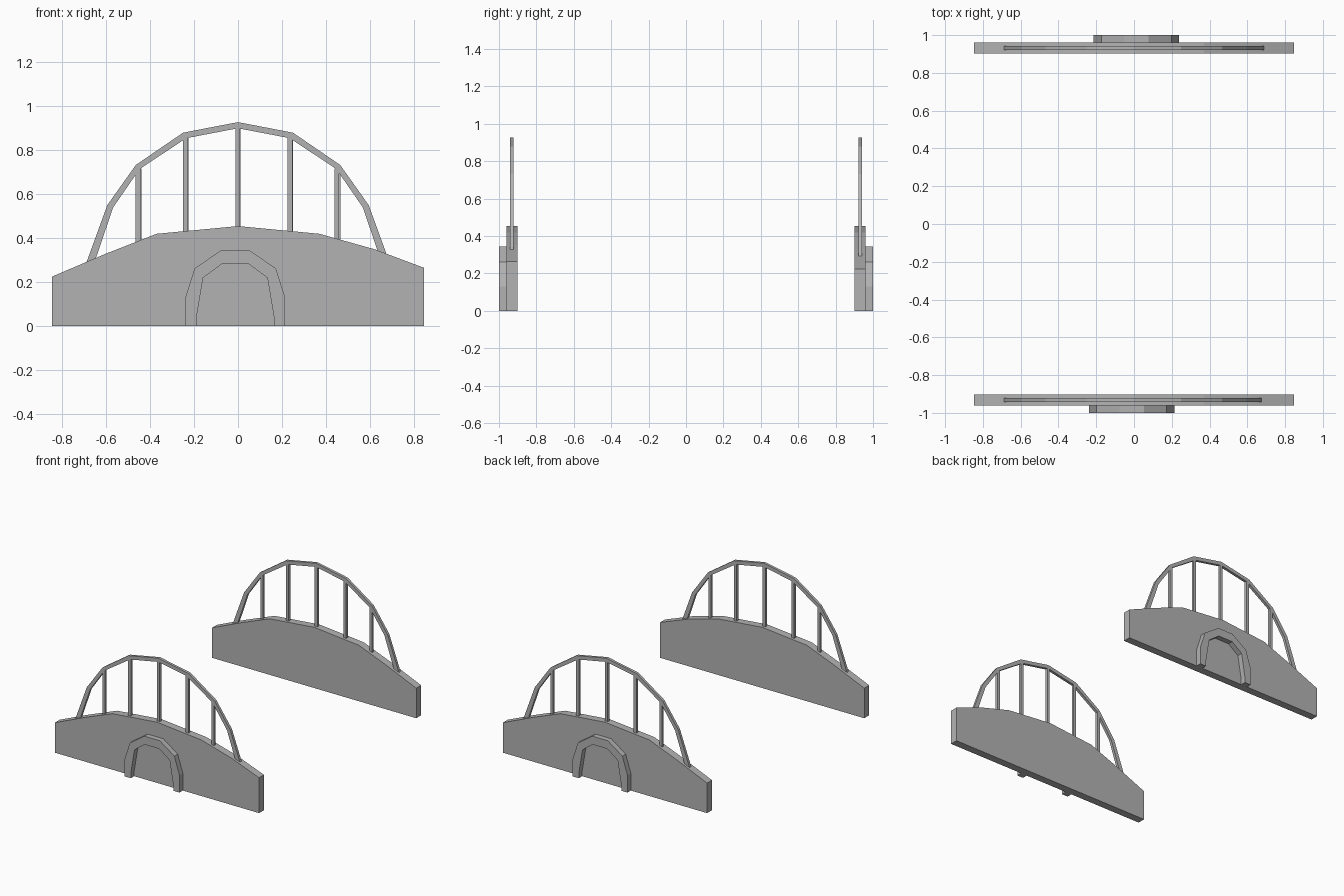
import bpy, bmesh

if "Cube" in bpy.data.objects:
    bpy.data.objects.remove(bpy.data.objects["Cube"])

# Dark grey for every part
grey = bpy.data.materials.new("dark_grey")
grey.diffuse_color = (0.45, 0.45, 0.45, 1)
grey.use_nodes = True
grey.node_tree.nodes["Principled BSDF"].inputs["Base Color"].default_value = grey.diffuse_color


def prism(name, outline, y0, y1):
    """Extrude a closed x-z outline between two y planes."""
    bm = bmesh.new()
    face = bm.faces.new([bm.verts.new((x, y0, z)) for x, z in outline])
    ext = bmesh.ops.extrude_face_region(bm, geom=[face])
    moved = [v for v in ext["geom"] if isinstance(v, bmesh.types.BMVert)]
    bmesh.ops.translate(bm, verts=moved, vec=(0, y1 - y0, 0))
    bmesh.ops.recalc_face_normals(bm, faces=bm.faces)
    mesh = bpy.data.meshes.new(name)
    bm.to_mesh(mesh)
    bm.free()
    mesh.materials.append(grey)
    obj = bpy.data.objects.new(name, mesh)
    bpy.context.collection.objects.link(obj)
    return obj


def mirrored(half):
    """Left half of an open path plus its mirror image (apex on x = 0 kept once)."""
    return half + [(-x, z) for x, z in reversed(half) if x != 0]


# Side wall: symmetric hump, with the front wall's right end a little taller
left = [(-0.847, 0), (-0.847, 0.225), (-0.6, 0.33), (-0.37, 0.42), (0, 0.455)]
right_tall = [(0.37, 0.42), (0.62, 0.35), (0.847, 0.265), (0.847, 0)]
walls = {"front": left + right_tall, "back": mirrored(left)}

# Raised arch surround, slightly left of centre as seen from outside
cx = -0.0125
outer = mirrored([(-0.227, 0), (-0.227, 0.13), (-0.185, 0.262), (-0.065, 0.345)])
inner = mirrored([(-0.176, 0), (-0.176, 0.04), (-0.146, 0.22), (-0.06, 0.283)])
surround = [(x + cx, z) for x, z in outer + inner[::-1]]

# Arched handrail, ends sunk into the wall
rail_out = mirrored([(-0.695, 0.275), (-0.595, 0.55), (-0.465, 0.733), (-0.25, 0.88), (0, 0.928)])
rail_in = mirrored([(-0.658, 0.275), (-0.568, 0.54), (-0.447, 0.715), (-0.235, 0.855), (0, 0.9)])
rail = rail_out + rail_in[::-1]

# Upright posts: x position, foot height, top height
posts = [(-0.455, 0.36, 0.718), (-0.24, 0.41, 0.862), (-0.001, 0.43, 0.91),
         (0.236, 0.41, 0.862), (0.449, 0.36, 0.718)]

for side, s in (("front", 1), ("back", -1)):
    def turn(outline):
        return [(x * s, z) for x, z in outline]

    prism(side + "_wall", walls[side], -0.96 * s, -0.902 * s)
    prism(side + "_arch_surround", turn(surround), -1.0 * s, -0.96 * s)
    prism(side + "_handrail", turn(rail), -0.942 * s, -0.922 * s)
    for i, (x, z0, z1) in enumerate(posts):
        box = [(x - 0.011, z0), (x + 0.011, z0), (x + 0.011, z1), (x - 0.011, z1)]
        prism(f"{side}_post_{i + 1}", turn(box), -0.942 * s, -0.922 * s)
